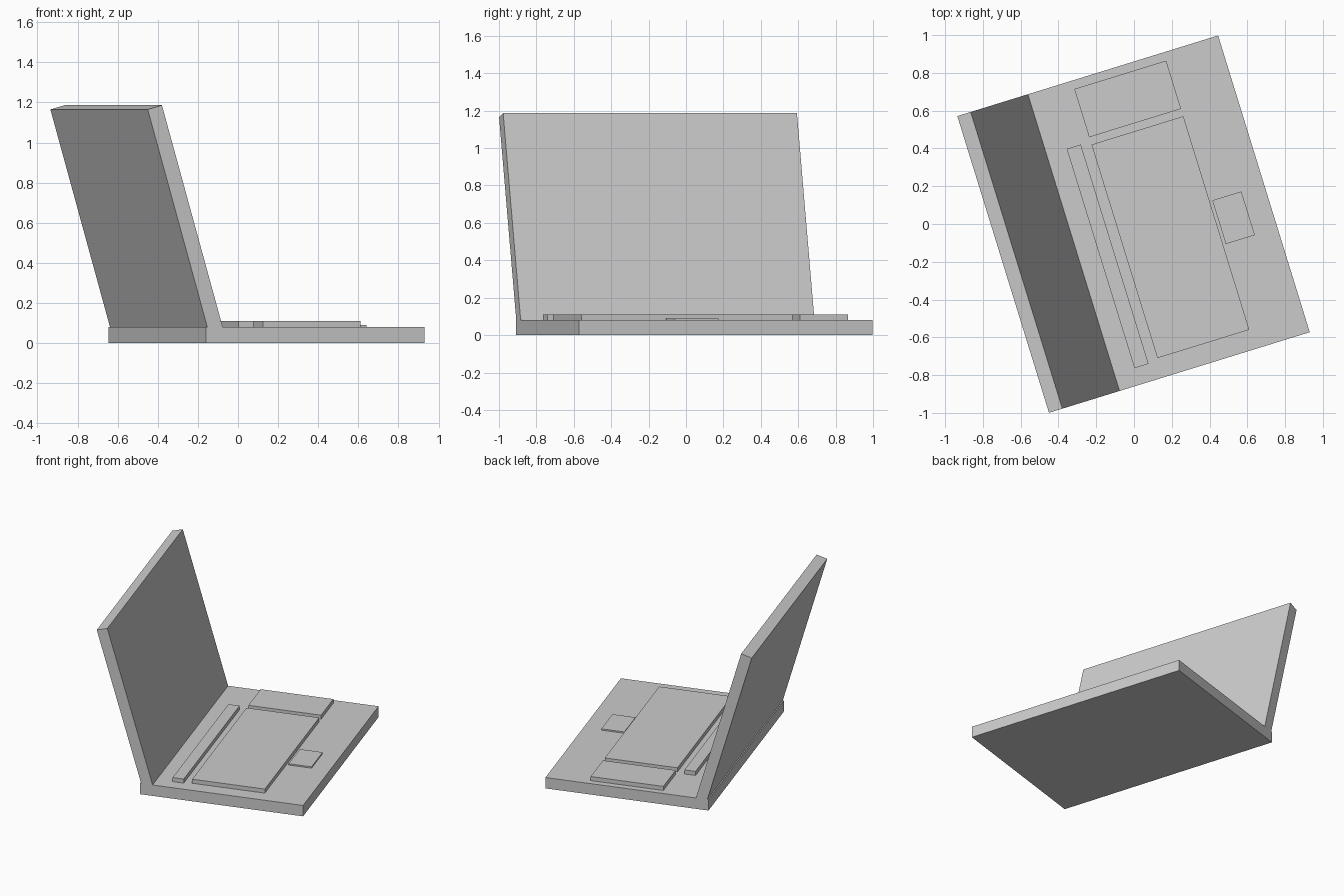
import bpy, bmesh, math
from mathutils import Matrix, Vector

if "Cube" in bpy.data.objects:
    bpy.data.objects.remove(bpy.data.objects["Cube"])

TURN = math.radians(17.17)   # whole laptop turned about z
TILT = math.radians(16.0)    # lid leaning back


def box(name, lo, hi, local=Matrix()):
    """Box between two corners, placed by a local matrix, then turned with the laptop."""
    lo, hi = Vector(lo), Vector(hi)
    bm = bmesh.new()
    bmesh.ops.create_cube(bm, size=1)
    fit = Matrix.Translation((lo + hi) / 2) @ Matrix.Diagonal((*(hi - lo), 1))
    bm.transform(local @ fit)
    mesh = bpy.data.meshes.new(name)
    bm.to_mesh(mesh)
    bm.free()
    ob = bpy.data.objects.new(name, mesh)
    ob.rotation_euler.z = TURN
    bpy.context.collection.objects.link(ob)
    return ob


# Base slab
HALF = 0.822
TOP = 0.08
box("base", (-0.422, -HALF, 0), (0.720, HALF, TOP))

# Lid, hung from its outer top edge so that its foot sinks into the base
hinge = Matrix.Translation((-0.725, 0, 1.165)) @ Matrix.Rotation(-TILT, 4, 'Y')
box("screen_lid", (0, -HALF, -1.18), (0.077, HALF, 0), hinge)

# Raised blocks on the base: u range, v range, top height
blocks = {
    "keyboard": (-0.091, 0.418, -0.715, 0.468, 0.11),
    "number_pad": (-0.091, 0.418, 0.509, 0.776, 0.11),
    "function_row": (-0.223, -0.145, -0.730, 0.485, 0.11),
    "trackpad": (0.433, 0.594, -0.245, -0.003, 0.09),
}
for name, (u0, u1, v0, v1, z) in blocks.items():
    box(name, (u0, v0, TOP - 0.02), (u1, v1, z))
